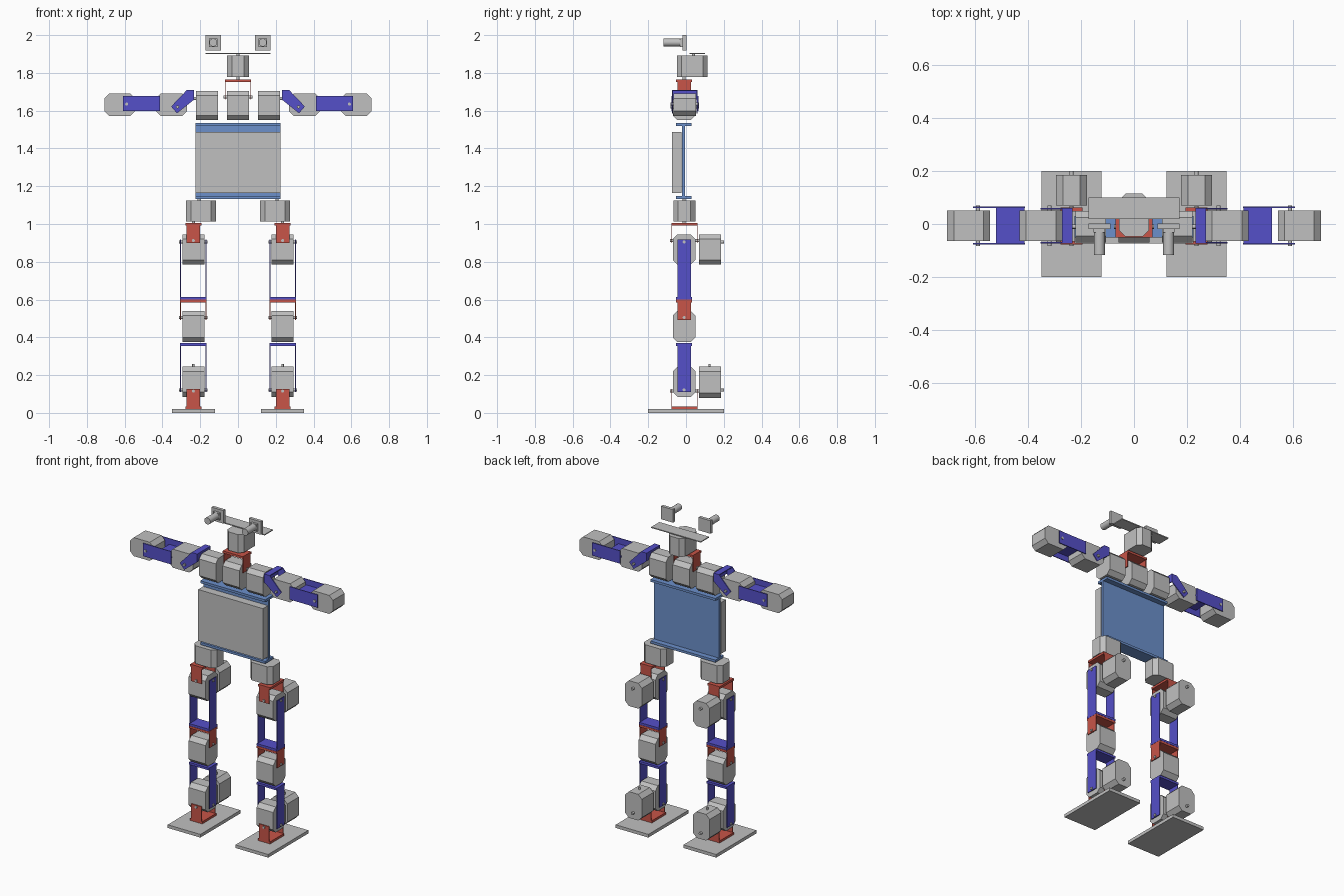
import bpy, bmesh, math
from mathutils import Vector

if "Cube" in bpy.data.objects:
    bpy.data.objects.remove(bpy.data.objects["Cube"])


def material(name, rgb):
    m = bpy.data.materials.new(name)
    m.diffuse_color = (*rgb, 1)
    m.use_nodes = True
    m.node_tree.nodes["Principled BSDF"].inputs["Base Color"].default_value = m.diffuse_color
    return m


GREY = material("light grey", (0.53, 0.53, 0.53))
RED = material("bracket red", (0.58, 0.09, 0.065))
BLUE = material("bracket blue", (0.09, 0.08, 0.58))
STEEL = material("torso blue", (0.15, 0.28, 0.60))
T = 0.005  # sheet thickness


def to_xyz(axis, u, v, w):
    return {"x": (w, u, v), "y": (u, w, v), "z": (u, v, w)}[axis]


def finish(bm, name, mat):
    bmesh.ops.recalc_face_normals(bm, faces=bm.faces)
    me = bpy.data.meshes.new(name)
    bm.to_mesh(me)
    bm.free()
    me.materials.append(mat)
    ob = bpy.data.objects.new(name, me)
    bpy.context.collection.objects.link(ob)
    return ob


def add_prism(bm, axis, pts, lo, hi):
    a = [bm.verts.new(to_xyz(axis, u, v, lo)) for u, v in pts]
    b = [bm.verts.new(to_xyz(axis, u, v, hi)) for u, v in pts]
    bm.faces.new(a)
    bm.faces.new(b[::-1])
    for i in range(len(a)):
        j = (i + 1) % len(a)
        bm.faces.new((a[i], a[j], b[j], b[i]))


def add_box(bm, x0, x1, y0, y1, z0, z1):
    add_prism(bm, "z", [(x0, y0), (x1, y0), (x1, y1), (x0, y1)], z0, z1)


def box(name, mat, *ext):
    bm = bmesh.new()
    add_box(bm, *ext)
    return finish(bm, name, mat)


def servo(name, axis, u0, u1, v0, v1, lo, hi, c=0.025):
    # motor case: rectangle with cut corners, extruded along its shaft
    if u0 > u1:
        u0, u1 = u1, u0
    pts = [(u0 + c, v0), (u1 - c, v0), (u1, v0 + c), (u1, v1 - c),
           (u1 - c, v1), (u0 + c, v1), (u0, v1 - c), (u0, v0 + c)]
    bm = bmesh.new()
    add_prism(bm, axis, pts, lo, hi)
    return finish(bm, name, GREY)


def rod(name, axis, u, v, lo, hi, r=0.008, n=16, mat=GREY):
    bm = bmesh.new()
    ring = [(u + r * math.cos(2 * math.pi * i / n), v + r * math.sin(2 * math.pi * i / n))
            for i in range(n)]
    add_prism(bm, axis, ring, lo, hi)
    ob = finish(bm, name, mat)
    for p in ob.data.polygons:
        p.use_smooth = len(p.vertices) == 4
    ob.data.set_sharp_from_angle(angle=math.radians(40))


def bracket(name, mat, axis, cx, cy, base, tip):
    # U bracket: flat base at z=base, two side plates reaching z=tip
    up = 1 if tip > base else -1
    lo, hi = sorted((base, base + up * 0.014))
    z0, z1 = sorted((base, tip))
    bm = bmesh.new()

    def piece(a, b, w, p, q):
        if axis == "x":
            add_box(bm, cx + a, cx + b, cy - w, cy + w, p, q)
        else:
            add_box(bm, cx - w, cx + w, cy + a, cy + b, p, q)
    piece(-0.070, 0.070, 0.042, lo, hi)
    for s in (-1, 1):
        a, b = sorted((s * 0.070, s * (0.070 - T)))
        piece(a, b, 0.036, z0, z1)
    finish(bm, name, mat)
    # pivot pins through the plate ends
    zp = tip - up * 0.012
    c, other = (cx, cy) if axis == "x" else (cy, cx)
    for s, tag in ((-1, "a"), (1, "b")):
        a, b = sorted((c + s * 0.058, c + s * 0.076))
        rod(f"{name}_pin_{tag}", axis, other, zp, a, b)


Y = -0.01  # depth centre of the limbs
for s, side in ((-1, "right"), (1, "left")):
    X = s * 0.2365
    x0, x1 = X - 0.058, X + 0.058

    # foot and ankle
    box(f"{side}_foot", GREY, X - 0.114, X + 0.114, -0.2, 0.2, 0, 0.02)
    bracket(f"{side}_foot_bracket", RED, "y", X, Y + 0.002, 0.02, 0.127)
    servo(f"{side}_ankle_pitch_servo", "x", -0.07, 0.05, 0.085, 0.245, x0, x1)
    servo(f"{side}_ankle_roll_servo", "y", x0, x1, 0.08, 0.245, 0.07, 0.185)
    rod(f"{side}_ankle_roll_shaft", "y", X, 0.12, 0.185, 0.2)
    rod(f"{side}_ankle_top_pin", "z", X, 0.125, 0.24, 0.26, r=0.006)

    # shin, knee, thigh
    bracket(f"{side}_shin_bracket", BLUE, "x", X, Y, 0.369, 0.11)
    servo(f"{side}_knee_servo", "x", -0.07, 0.05, 0.375, 0.54, x0, x1)
    bracket(f"{side}_knee_bracket", RED, "x", X, Y, 0.599, 0.493)
    bracket(f"{side}_thigh_bracket", BLUE, "x", X, Y, 0.60, 0.917)

    # hip
    servo(f"{side}_hip_pitch_servo", "x", -0.07, 0.05, 0.785, 0.945, x0, x1)
    servo(f"{side}_hip_roll_servo", "y", x0, x1, 0.785, 0.945, 0.07, 0.185)
    rod(f"{side}_hip_roll_shaft", "y", X, 0.905, 0.185, 0.2)
    bracket(f"{side}_hip_bracket", RED, "y", X, Y + 0.002, 1.005, 0.90)
    servo(f"{side}_hip_yaw_servo", "z", s * 0.117, s * 0.275, -0.067, 0.05, 1.012, 1.125)
    rod(f"{side}_hip_yaw_shaft", "z", X, Y, 1.0, 1.02)
    rod(f"{side}_hip_mount", "z", X - s * 0.03, Y, 1.12, 1.135)

    # shoulder servo and its bent bracket
    a, b = sorted((s * 0.106, s * 0.222))
    servo(f"{side}_shoulder_servo", "x", -0.07, 0.05, 1.55, 1.705, a, b)
    rod(f"{side}_shoulder_shaft", "x", Y, 1.665, *sorted((s * 0.22, s * 0.236)))
    prof = [(s * 0.354, 1.622), (s * 0.272, 1.708), (s * 0.233, 1.708),
            (s * 0.233, 1.658), (s * 0.323, 1.586)]
    bm = bmesh.new()
    add_prism(bm, "y", prof, -0.074, -0.074 + T)
    add_prism(bm, "y", prof, 0.060 - T, 0.060)
    a, b = sorted((s * 0.233, s * 0.239))
    add_box(bm, a, b, -0.074, 0.060, 1.658, 1.708)
    a, b = sorted((s * 0.233, s * 0.272))
    add_box(bm, a, b, -0.074, 0.060, 1.703, 1.709)
    finish(bm, f"{side}_shoulder_bracket", BLUE)

    # upper arm servo, elbow bracket, forearm servo
    servo(f"{side}_upper_arm_servo", "y", s * 0.27, s * 0.434, 1.573, 1.69, -0.065, 0.052)
    a, b = sorted((s * 0.413, s * 0.61))
    c, d = sorted((s * 0.415, s * 0.522))
    bm = bmesh.new()
    add_box(bm, a, b, -0.077, -0.077 + T, 1.597, 1.678)
    add_box(bm, a, b, 0.066 - T, 0.066, 1.597, 1.678)
    add_box(bm, c, d, -0.077, 0.066, 1.632, 1.642)
    finish(bm, f"{side}_elbow_bracket", BLUE)
    servo(f"{side}_forearm_servo", "y", s * 0.545, s * 0.707, 1.573, 1.69, -0.065, 0.052)
    for px, pz, tag in ((0.59, 1.635, "elbow"), (0.32, 1.62, "upper_arm")):
        rod(f"{side}_{tag}_pin", "y", s * px, pz, -0.083, 0.070)

    # eye camera: square board, block and lens barrel
    e = s * 0.131
    box(f"{side}_eye_board", GREY, e - 0.042, e + 0.042, -0.018, 0.002, 1.918, 2.0)
    box(f"{side}_eye_block", GREY, e - 0.022, e + 0.022, -0.032, -0.018, 1.938, 1.982)
    rod(f"{side}_eye_lens", "y", e, 1.961, -0.118, -0.03, r=0.021, n=24)

# torso: back plate with flanges and a front pack
box("torso_plate", STEEL, -0.226, 0.226, -0.02, -0.004, 1.135, 1.53)
box("torso_bottom_flange", STEEL, -0.226, 0.226, -0.052, 0.03, 1.132, 1.147)
box("torso_top_flange", STEEL, -0.226, 0.226, -0.052, 0.03, 1.52, 1.535)
box("chest_pack", GREY, -0.226, 0.226, -0.074, -0.024, 1.165, 1.488)

# neck and head
servo("neck_pitch_servo", "x", -0.07, 0.05, 1.55, 1.705, -0.058, 0.058)
bracket("neck_bracket", RED, "x", 0, Y, 1.765, 1.66)
servo("head_yaw_servo", "z", -0.057, 0.057, -0.048, 0.115, 1.777, 1.893)
rod("head_yaw_shaft", "z", 0, Y, 1.76, 1.78)
rod("head_top_pin", "z", 0, 0.04, 1.89, 1.903)
box("head_plate", GREY, -0.173, 0.173, 0.018, 0.1, 1.9, 1.906)
